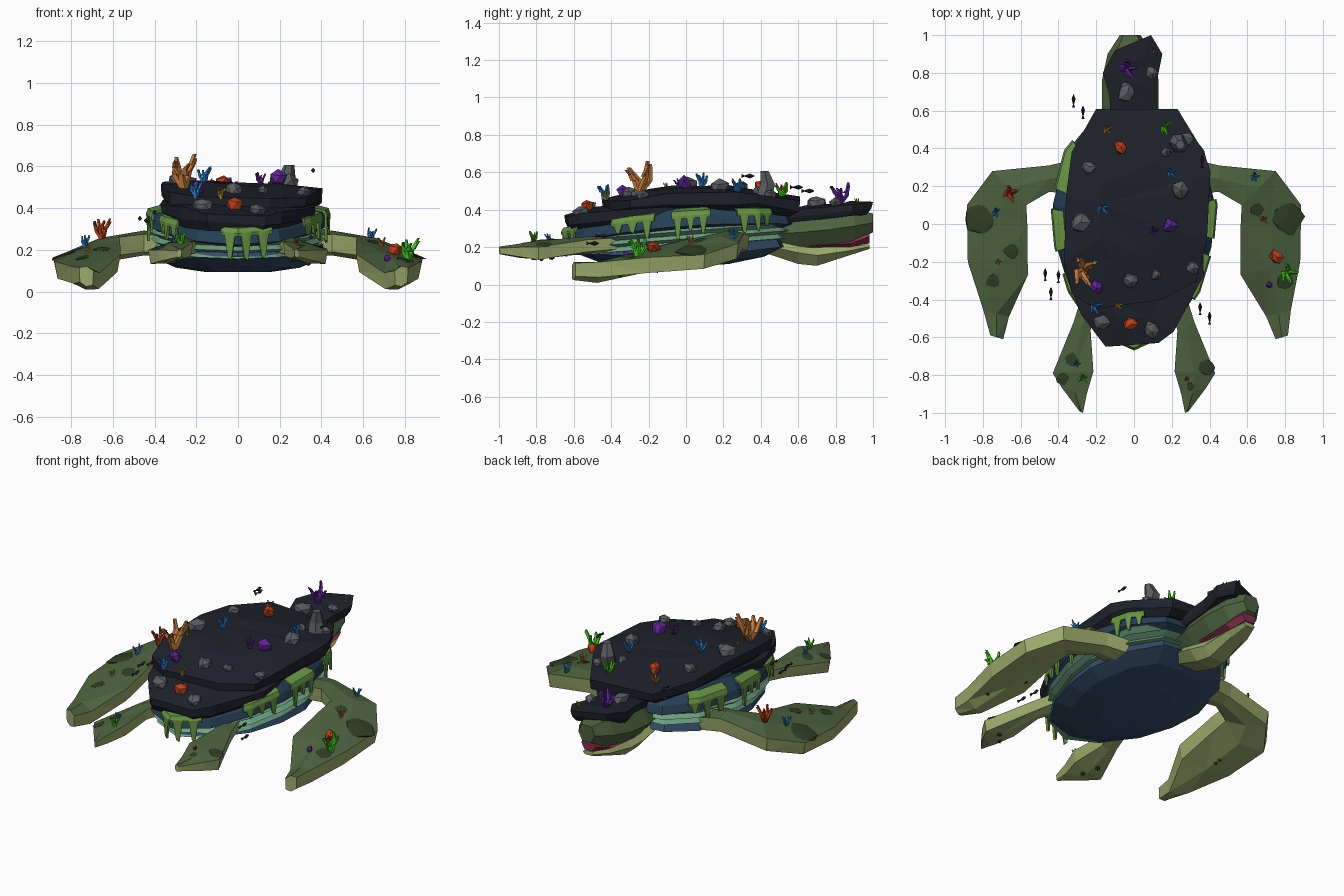
import bpy, bmesh, math, random
from mathutils import Vector
from mathutils.bvhtree import BVHTree

random.seed(4)
if "Cube" in bpy.data.objects:
    bpy.data.objects.remove(bpy.data.objects["Cube"])


def material(name, *rgb):
    m = bpy.data.materials.new(name)
    m.use_nodes = True
    m.diffuse_color = (*rgb, 1)
    bsdf = m.node_tree.nodes["Principled BSDF"]
    bsdf.inputs["Base Color"].default_value = (*rgb, 1)
    bsdf.inputs["Roughness"].default_value = 0.9
    return m


DARK = material("dark_rock", 0.014, 0.016, 0.025)
BLUE = material("shell_blue", 0.02, 0.05, 0.09)
BELLY = material("belly_blue", 0.035, 0.075, 0.14)
TEAL = material("body_teal", 0.16, 0.36, 0.23)
SKIN = material("skin_green", 0.075, 0.125, 0.05)
PALE = material("skin_pale", 0.33, 0.4, 0.15)
MOSS = material("moss", 0.14, 0.3, 0.06)
DEEP = material("deep_moss", 0.03, 0.05, 0.018)
MOUTH = material("mouth", 0.24, 0.03, 0.07)
GREY = material("grey_stone", 0.1, 0.105, 0.115)
ORANGE = material("orange", 0.55, 0.2, 0.05)
RED = material("red", 0.5, 0.05, 0.012)
PURPLE = material("purple", 0.11, 0.018, 0.3)
LIME = material("lime", 0.06, 0.55, 0.015)
AZURE = material("azure", 0.025, 0.22, 0.6)
YELLOW = material("yellow", 0.5, 0.35, 0.03)

surfaces = []


def finish(name, bm, *mats, split=None, ground=False):
    """Turn a bmesh into an object; faces flatter than split use the second material."""
    bmesh.ops.recalc_face_normals(bm, faces=bm.faces)
    if split is not None:
        for f in bm.faces:
            f.material_index = int(f.normal.z < split)
    mesh = bpy.data.meshes.new(name)
    bm.to_mesh(mesh)
    if ground:
        surfaces.append(BVHTree.FromBMesh(bm))
    bm.free()
    for m in mats:
        mesh.materials.append(m)
    obj = bpy.data.objects.new(name, mesh)
    bpy.context.collection.objects.link(obj)
    return obj


def loft(bm, rings):
    rows = [[bm.verts.new(p) for p in ring] for ring in rings]
    n = len(rows[0])
    for a, b in zip(rows, rows[1:]):
        for i in range(n):
            j = (i + 1) % n
            bm.faces.new((a[i], a[j], b[j], b[i]))
    caps = [bm.faces.new(rows[0]), bm.faces.new(rows[-1])]
    bmesh.ops.triangulate(bm, faces=caps)


def slab(name, outline, layers, mat, tilt=0.0, bend=0.0, rough=0.0, roll=0.0):
    """Stack scaled copies of an outline, sloped and arched along y."""
    cx = sum(p[0] for p in outline) / len(outline)
    cy = sum(p[1] for p in outline) / len(outline)
    rings = []
    for scale, z in layers:
        ring = []
        for x, y in outline:
            px, py = cx + (x - cx) * scale, cy + (y - cy) * scale
            wobble = random.uniform(-rough, rough)
            ring.append((px, py, z + tilt * py - bend * (py - 0.12) ** 2 - roll * px + wobble))
        rings.append(ring)
    bm = bmesh.new()
    loft(bm, rings)
    return finish(name, bm, mat, ground=True)


def mirrored(half):
    return half + [(-x, y) for x, y in reversed(half) if x > 0]


# Body: belly plate, ridged sides and shell rim
rim = mirrored([(0, 0.58), (0.22, 0.55), (0.36, 0.38), (0.43, 0.1),
                (0.41, -0.12), (0.34, -0.35), (0.2, -0.56), (0, -0.65)])
slab("belly_plate", rim, [(0.4, 0.095), (0.72, 0.115), (0.92, 0.155), (0.86, 0.225)],
     BELLY, 0.06, -0.1)
slab("ridged_sides", rim, [(0.8, 0.2), (0.93, 0.205), (0.89, 0.23), (0.97, 0.245),
                           (0.91, 0.265), (0.98, 0.285), (0.9, 0.31)], TEAL, 0.08)
slab("shell_rim", rim, [(0.85, 0.28), (1.0, 0.315), (0.97, 0.36), (0.84, 0.43)], BLUE, 0.05, 0.1)

# Rock plates on the back
slab("back_rock", [(-0.2, 0.61), (0.23, 0.61), (0.37, 0.38), (0.405, 0.28), (0.385, -0.1),
                   (0.33, -0.3), (0.15, -0.4), (-0.2, -0.45), (-0.33, -0.37),
                   (-0.37, -0.2), (-0.36, 0.15), (-0.33, 0.38)],
     [(0.9, 0.415), (0.99, 0.455), (1.0, 0.51), (0.5, 0.52)], DARK, 0, 0.2, 0.01, 0.045)
slab("tail_rock", [(0.36, 0.05), (0.37, -0.27), (0.21, -0.57), (0.13, -0.63), (-0.15, -0.65),
                   (-0.28, -0.48), (-0.37, -0.25), (-0.36, 0.05)],
     [(0.92, 0.345), (0.99, 0.385), (1.0, 0.43), (0.5, 0.44)], DARK, 0, 0.1, 0.012, 0.02)


# Head, jaw and mouth
def snout(name, stations, *mats):
    rings = []
    for y, w, low, high in stations:
        mid = (low + high) / 2
        rings.append([(x * w - 0.02, y, z) for x, z in (
            (-0.55, low), (0.55, low), (1, mid), (0.65, high), (-0.65, high), (-1, mid))])
    bm = bmesh.new()
    loft(bm, rings)
    finish(name, bm, *mats, ground=True)


snout("head", [(0.42, 0.11, 0.2, 0.34), (0.6, 0.15, 0.195, 0.36), (0.76, 0.15, 0.205, 0.38),
               (0.9, 0.12, 0.225, 0.4), (1.0, 0.055, 0.28, 0.38)], SKIN)
snout("mouth", [(0.66, 0.1, 0.19, 0.22), (0.88, 0.09, 0.2, 0.24), (0.98, 0.05, 0.22, 0.29)], MOUTH)
snout("jaw", [(0.42, 0.12, 0.17, 0.25), (0.6, 0.115, 0.11, 0.23), (0.7, 0.095, 0.1, 0.21),
              (0.87, 0.075, 0.155, 0.205), (0.98, 0.04, 0.19, 0.215)], PALE)
slab("head_rock", [(-0.12, 0.52), (-0.13, 0.68), (-0.165, 0.8), (-0.1, 0.92), (0.09, 1.0),
                   (0.15, 0.9), (0.12, 0.75), (0.12, 0.52)],
     [(0.85, 0.265), (0.96, 0.295), (1.0, 0.335), (0.5, 0.345)], DARK, 0.11, 0, 0.008)


# Flippers: inner edge, outer edge and thickness along the limb
def flipper(name, stations, swing=0.0):
    for side, label in ((1, "left"), (-1, "right")):
        rings = []
        for inner, outer, thick in stations:
            a, b = Vector(inner), Vector(outer)
            if side < 0:
                for p in (a, b):
                    p.x -= swing * max(0, -p.y - 0.25)
            ridge, down = Vector((0, 0, thick * 0.2)), Vector((0, 0, -thick))
            m = (a + b) / 2
            ring = [a, m + ridge, b, b.lerp(m, 0.1) + down, m + down - ridge, a.lerp(m, 0.1) + down]
            rings.append([(p.x * side, p.y, p.z) for p in ring])
        bm = bmesh.new()
        loft(bm, rings)
        bmesh.ops.triangulate(bm, faces=[f for f in bm.faces if len(f.verts) == 4])
        finish(label + "_" + name, bm, SKIN, PALE, split=0.4, ground=True)


flipper("front_flipper", [
    ((0.32, 0.16, 0.26), (0.32, 0.34, 0.26), 0.08),
    ((0.45, 0.17, 0.275), (0.45, 0.31, 0.275), 0.085),
    ((0.57, 0.1, 0.26), (0.75, 0.28, 0.22), 0.085),
    ((0.565, 0.0, 0.24), (0.885, 0.1, 0.16), 0.08),
    ((0.565, -0.27, 0.18), (0.88, -0.2, 0.145), 0.085),
    ((0.7, -0.49, 0.09), (0.83, -0.46, 0.12), 0.08),
    ((0.75, -0.61, 0.1), (0.815, -0.59, 0.115), 0.07)], swing=0.16)
flipper("rear_flipper", [
    ((0.16, -0.4, 0.25), (0.27, -0.36, 0.25), 0.06),
    ((0.23, -0.56, 0.245), (0.32, -0.52, 0.24), 0.065),
    ((0.215, -0.78, 0.24), (0.43, -0.79, 0.2), 0.07),
    ((0.25, -0.9, 0.215), (0.38, -0.87, 0.2), 0.055),
    ((0.27, -1.0, 0.2), (0.29, -0.99, 0.195), 0.03)])


# Moss drapes hanging over the shell rim
def rim_point(t):
    i = int(t) % len(rim)
    return Vector(rim[i]).lerp(Vector(rim[(i + 1) % len(rim)]), t % 1)


def drape(name, start, end, drops):
    bm = bmesh.new()
    rows = []
    for k, drop in enumerate(drops):
        p = rim_point(start + (end - start) * k / (len(drops) - 1))
        z = 0.365 + 0.05 * p.y - 0.1 * (p.y - 0.12) ** 2
        rows.append([bm.verts.new((p.x * s, p.y * s, z + h))
                     for s, h in ((0.87, 0.045), (1.01, 0.03), (1.03, 0.005), (1.025, -drop))])
    for a, b in zip(rows, rows[1:]):
        for i in range(3):
            bm.faces.new((a[i], a[i + 1], b[i + 1], b[i]))
    obj = finish(name, bm, MOSS)
    obj.modifiers.new("thickness", "SOLIDIFY").thickness = 0.012


SHORT = 0.01
for i, (start, end) in enumerate([(1.6, 2.4), (2.9, 3.8), (4.2, 5.2), (6.2, 7.4),
                                  (8.6, 9.4), (9.9, 10.9), (11.3, 12.3)]):
    drops = [SHORT]
    for k in range(3):
        deep = random.uniform(0.05, 0.13)
        drops += [SHORT, deep, deep * 0.9, SHORT, SHORT]
    drape(f"moss_drape_{i}", start, end, drops)


def land(x, y, up=1):
    """Point and normal of the surface at x, y, from above or below."""
    hits = [t.ray_cast(Vector((x, y, 3 * up)), Vector((0, 0, -up))) for t in surfaces]
    hits = [h for h in hits if h[0]]
    best = max(hits, key=lambda h: h[0].z * up) if hits else (Vector((x, y, 0.3)), Vector((0, 0, 1)))
    return best[0], best[1]


# Stones, lumps and patches
def lump(name, x, y, size, mat, flat, lift=0.0, up=1):
    spot, normal = land(x, y, up)
    if normal.z * up < 0:
        normal = -normal
    bm = bmesh.new()
    bmesh.ops.create_icosphere(bm, subdivisions=1, radius=size)
    turn = Vector((0, 0, 1)).rotation_difference(normal)
    for v in bm.verts:
        v.co *= random.uniform(0.75, 1.2)
        v.co.z = v.co.z * flat + lift * size
        v.co = turn @ v.co + spot
    finish(name, bm, mat)


groups = {
    "stone": (GREY, 0.8, 0.2, [
        (-0.04, 0.7, 0.055), (0.09, 0.8, 0.035), (0.17, 0.38, 0.03), (-0.24, 0.3, 0.04),
        (0.24, 0.18, 0.05), (-0.28, 0.01, 0.055), (0.31, -0.23, 0.035), (-0.02, -0.3, 0.045),
        (0.12, -0.27, 0.03), (-0.17, -0.52, 0.05), (0.09, -0.56, 0.045), (0.28, 0.45, 0.04)]),
    "red_lump": (RED, 1, 0.5, [(-0.07, 0.4, 0.042), (-0.02, -0.52, 0.04), (0.75, -0.17, 0.038)]),
    "purple_lump": (PURPLE, 1, 0.5, [(0.19, -0.01, 0.042), (-0.2, -0.33, 0.038), (0.72, -0.32, 0.02)]),
    "moss_patch": (DEEP, 0.12, 0, [
        (0.81, 0.04, 0.1), (-0.82, 0.02, 0.1), (0.8, -0.3, 0.05), (-0.65, -0.14, 0.05),
        (0.65, 0.08, 0.04), (-0.75, -0.3, 0.04), (0.38, -0.76, 0.05), (-0.33, -0.72, 0.04),
        (-0.38, -0.82, 0.035), (0.3, -0.86, 0.025)]),
}
for name, (mat, flat, lift, spots) in groups.items():
    for i, (x, y, size) in enumerate(spots):
        lump(f"{name}_{i}", x, y, size, mat, flat, lift)
for i in range(4):
    side = (-1) ** i
    lump(f"barnacle_{i}", side * random.uniform(0.63, 0.8), random.uniform(-0.35, 0.05), 0.012, DEEP, 1, up=-1)
    lump(f"rear_barnacle_{i}", side * random.uniform(0.26, 0.36), random.uniform(-0.86, -0.7), 0.015, DEEP, 1, up=-1)


# Tapered branches, also used for the stone spire
def stalk(bm, base, tip, radius, sides=5):
    bend = (base + tip) / 2 + (tip - base).cross(Vector((0.3, 0.2, 0.5))) * 0.4
    rings = []
    for p, r in ((base, radius), (bend, radius * 0.9), (tip, radius * 0.5)):
        rings.append([p + Vector((math.cos(a), math.sin(a), 0)) * r
                      for a in (math.tau * i / sides for i in range(sides))])
    loft(bm, rings)


def coral(name, x, y, height, mat, count=4):
    spot, _ = land(x, y)
    bm = bmesh.new()
    for i in range(count):
        a = math.tau * i / count + random.random()
        lean = Vector((math.cos(a), math.sin(a), 0)) * height
        tip = spot + lean * 0.4 + Vector((0, 0, height * random.uniform(0.65, 1)))
        stalk(bm, spot - Vector((0, 0, 0.01)), tip, height * 0.12)
        fork = spot.lerp(tip, 0.5)
        stalk(bm, fork, fork + lean * 0.25 + Vector((0, 0, height * 0.35)), height * 0.09)
    finish(name, bm, mat)


corals = {
    "orange_coral": (ORANGE, [(-0.26, -0.25, 0.17), (0.69, 0.02, 0.05), (-0.14, 0.5, 0.06)]),
    "azure_coral": (AZURE, [(-0.16, 0.08, 0.08), (0.2, 0.27, 0.07), (-0.2, -0.44, 0.08),
                            (0.64, 0.25, 0.06), (-0.73, 0.06, 0.06), (-0.3, -0.74, 0.04)]),
    "purple_coral": (PURPLE, [(-0.03, 0.82, 0.12), (0.11, -0.04, 0.06)]),
    "lime_coral": (LIME, [(0.82, -0.26, 0.11), (-0.27, -0.82, 0.06), (0.17, 0.51, 0.08)]),
    "red_coral": (RED, [(-0.65, 0.16, 0.1), (0.28, -0.82, 0.03)]),
    "yellow_coral": (YELLOW, [(-0.08, -0.43, 0.05), (-0.27, -0.11, 0.03), (0.1, 0.91, 0.03), (-0.72, -0.2, 0.04)]),
}
for name, (mat, spots) in corals.items():
    for i, (x, y, height) in enumerate(spots):
        coral(f"{name}_{i}", x, y, height, mat)
bm = bmesh.new()
spot, _ = land(0.24, 0.42)
stalk(bm, spot - Vector((0, 0, 0.01)), spot + Vector((0.005, 0, 0.13)), 0.05, 6)
finish("stone_spire", bm, GREY)

# Small fish around the body
for i, place in enumerate([(-0.32, 0.65, 0.5), (-0.27, 0.59, 0.52), (-0.47, -0.27, 0.35), (-0.4, -0.28, 0.38),
                           (-0.44, -0.37, 0.34), (0.35, -0.45, 0.26), (0.4, -0.5, 0.22), (0.36, 0.33, 0.58)]):
    bm = bmesh.new()
    loft(bm, [[Vector(place) + Vector((dx * w, y, dz * w)) for dx, dz in ((0.8, 0), (0, 1), (-0.8, 0), (0, -1))]
              for y, w in ((0.035, 0.002), (0.012, 0.013), (-0.018, 0.003), (-0.033, 0.011))])
    finish(f"fish_{i}", bm, DARK)
